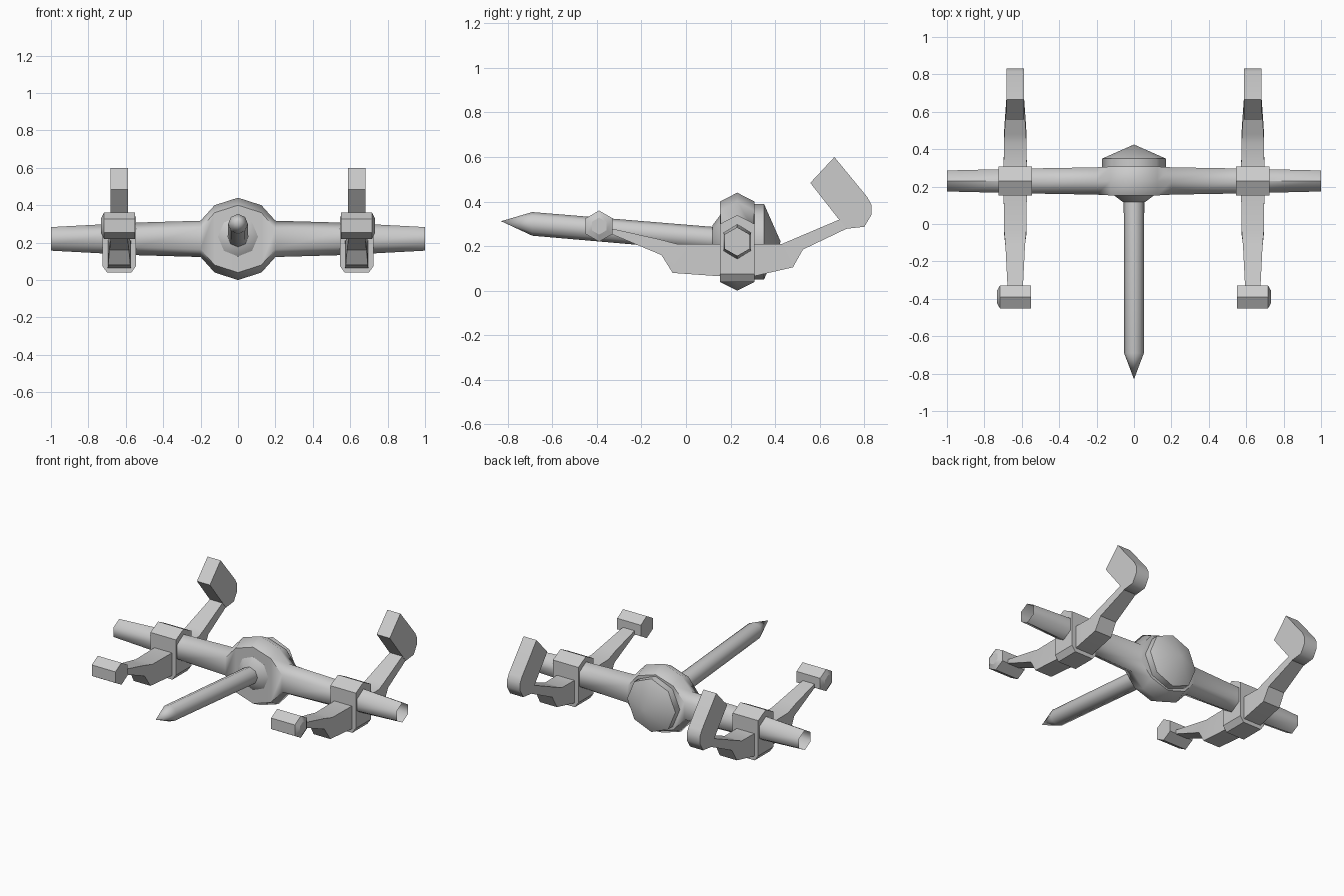
import bpy, bmesh
from math import sin, cos, pi, radians

if "Cube" in bpy.data.objects:
    bpy.data.objects.remove(bpy.data.objects["Cube"])

BAR_Y, BAR_Z, ARM_X = 0.23, 0.22, 0.635


def loft(name, rings, cap=True, smooth=30, mirror=False):
    """Skin a list of equal-length rings; a one-point ring makes a tip."""
    bm = bmesh.new()
    vs = [[bm.verts.new(p) for p in r] for r in rings]
    for a, b in zip(vs, vs[1:]):
        n = max(len(a), len(b))
        for i in range(n):
            j = (i + 1) % n
            if len(b) == 1:
                bm.faces.new((a[i], a[j], b[0]))
            else:
                bm.faces.new((a[i], a[j], b[j], b[i]))
    if cap:
        for r in (vs[0], vs[-1]):
            if len(r) > 2:
                bm.faces.new(r)
    bmesh.ops.recalc_face_normals(bm, faces=bm.faces[:])
    me = bpy.data.meshes.new(name)
    bm.to_mesh(me)
    bm.free()
    ob = bpy.data.objects.new(name, me)
    bpy.context.collection.objects.link(ob)
    bpy.ops.object.select_all(action='DESELECT')
    ob.select_set(True)
    bpy.context.view_layer.objects.active = ob
    bpy.ops.object.shade_smooth_by_angle(angle=radians(smooth))
    if mirror:
        # mirror across the world centre plane
        ob.modifiers.new("mirror", 'MIRROR').use_axis = (True, False, False)
    return ob


def hex_x(x, cy, cz, hy, hz, side):
    """Pointed-top hexagon in the yz plane."""
    pts = ((0, hz), (hy, side), (hy, -side), (0, -hz), (-hy, -side), (-hy, side))
    return [(x, cy + y, cz + z) for y, z in pts]


def ring_y(y, cz, r, n=8):
    """Regular polygon facing along y."""
    return [(r * cos(2 * pi * i / n), y, cz + r * sin(2 * pi * i / n)) for i in range(n)]


# Crossbar swelling into the central hub, open at both ends
half = [(0, .078, .22, .18), (.125, .077, .18, .14), (.2, .073, .097, .055),
        (.55, .067, .087, .045), (1, .056, .063, .031)]
sections = [(-x, *r) for x, *r in half[:0:-1]] + half
loft("crossbar_hub", [hex_x(x, BAR_Y, BAR_Z, *r) for x, *r in sections],
     cap=False, smooth=62)

# Rear dome
loft("rear_dome", [ring_y(.27, BAR_Z, .17), ring_y(.35, BAR_Z, .17), [(0, .425, BAR_Z)]],
     smooth=50)

# Front collar and long pointed boom
loft("front_collar", [ring_y(.17, .232, .11), ring_y(.155, .232, .11),
                      ring_y(.118, .232, .06)], smooth=50)
loft("front_boom", [ring_y(.14, .23, .055), ring_y(-.69, .3, .053),
                    [(0, -.83, .312)]], smooth=50)

# Clamps around the bar, chamfered at the foot
clamp = []
for dx, low in ((-.09, .075), (-.065, .04), (.065, .04), (.09, .075)):
    clamp.append([(ARM_X + dx, BAR_Y + y, z) for y, z in
                  ((0, .34), (.077, .3), (.077, low), (-.077, low), (-.077, .3))])
loft("arm_clamp", clamp, mirror=True)

# Arms: (top y, top z, bottom y, bottom z, half width)
stations = [(-.36, .285, -.36, .265, .04), (-.12, .231, -.11, .16, .052),
            (-.04, .21, -.06, .08, .059), (.15, .21, .15, .065, .062),
            (.305, .21, .305, .065, .062), (.43, .21, .48, .105, .06),
            (.48, .231, .525, .185, .058), (.72, .333, .745, .29, .042)]
loft("arm", [[(ARM_X - w, ty, tz), (ARM_X + w, ty, tz),
              (ARM_X + w, by, bz), (ARM_X - w, by, bz)]
             for ty, tz, by, bz, w in stations], mirror=True)

# Front pods with a bevelled outer end
loft("front_pod", [hex_x(x, -.39, .29, .866 * r, r, r / 2)
                   for x, r in ((.55, .07), (.717, .07), (.733, .038))], mirror=True)

# Rear pods: slanted blocks with a rounded lower end
profile = [(.558, .484), (.666, .6), (.814, .42), (.832, .386),
           (.832, .34), (.8, .287), (.72, .278), (.688, .318)]
loft("rear_pod", [[(ARM_X + s * .046, y, z) for y, z in profile] for s in (-1, 1)],
     smooth=60, mirror=True)
